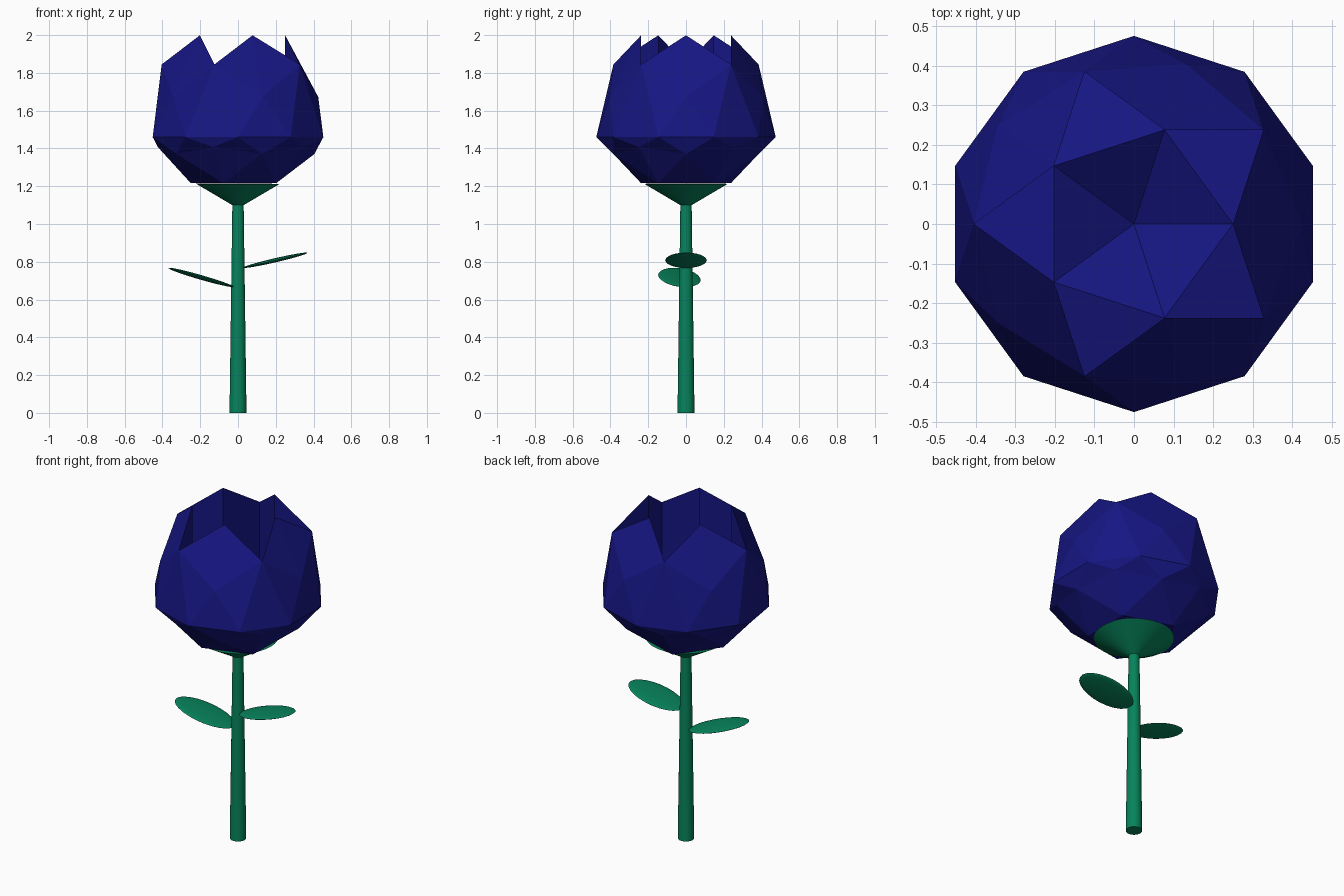
import bpy, bmesh, math
from mathutils import Matrix, Vector

if "Cube" in bpy.data.objects:
    bpy.data.objects.remove(bpy.data.objects["Cube"])


def material(name, rgb):
    m = bpy.data.materials.new(name)
    m.diffuse_color = (*rgb, 1)
    m.use_nodes = True
    m.node_tree.nodes["Principled BSDF"].inputs["Base Color"].default_value = m.diffuse_color
    return m


BLUE = material("petal_blue", (0.008, 0.008, 0.23))
GREEN = material("leaf_green", (0.002, 0.23, 0.105))


def finish(name, bm, mat, smooth=False):
    me = bpy.data.meshes.new(name)
    bm.to_mesh(me)
    bm.free()
    ob = bpy.data.objects.new(name, me)
    bpy.context.collection.objects.link(ob)
    me.materials.append(mat)
    if smooth:
        bpy.ops.object.select_all(action='DESELECT')
        ob.select_set(True)
        bpy.context.view_layer.objects.active = ob
        bpy.ops.object.shade_smooth_by_angle()
    return ob


# Blossom: low-poly sphere, squashed below and stretched above its equator
R, EQ = 0.475, 1.46
bm = bmesh.new()
bmesh.ops.create_icosphere(bm, subdivisions=2, radius=R)
for v in bm.verts:
    z = v.co.z
    if z > 0.5 * R:
        z += 0.135
    elif z < -0.1 * R:
        z = max(z + 0.16, -0.246)
    v.co.z = EQ + z

# Star-shaped cap sunk straight down, leaving five pointed petals
cap = [f for f in bm.faces if all(v.co.z > 1.8 for v in f.verts)]
new = bmesh.ops.extrude_face_region(bm, geom=cap)["geom"]
bmesh.ops.delete(bm, geom=cap, context='FACES')
for v in new:
    if isinstance(v, bmesh.types.BMVert):
        r = math.hypot(v.co.x, v.co.y)
        v.co.z = 1.35 if r < 0.1 else (1.50 if r < 0.3 else 1.43)
bmesh.ops.recalc_face_normals(bm, faces=bm.faces[:])
finish("blossom", bm, BLUE)


# Stem and calyx: tapered round sections
def cone(name, r1, r2, z1, z2):
    bm = bmesh.new()
    bmesh.ops.create_cone(bm, cap_ends=True, segments=32, radius1=r1, radius2=r2,
                          depth=z2 - z1, matrix=Matrix.Translation((0, 0, (z1 + z2) / 2)))
    finish(name, bm, GREEN, True)


cone("stem", 0.045, 0.03, 0, 1.1)
cone("calyx", 0.03, 0.22, 1.1, 1.212)


# Leaves: thin lens-shaped ellipses rising away from the stem
def leaf(name, centre, length, pitch, yaw):
    bm = bmesh.new()
    bmesh.ops.create_uvsphere(bm, u_segments=24, v_segments=12, radius=1)
    bm.transform(Matrix.Translation(centre)
                 @ Matrix.Rotation(math.radians(yaw), 4, 'Z')
                 @ Matrix.Rotation(math.radians(-pitch), 4, 'Y')
                 @ Matrix.Diagonal((length / 2, 0.11, 0.011, 1)))
    finish(name, bm, GREEN, True)


leaf("right_leaf", Vector((0.197, 0, 0.808)), 0.35, 13, 0)
leaf("left_leaf", Vector((-0.195, -0.035, 0.717)), 0.365, 16, 190)
